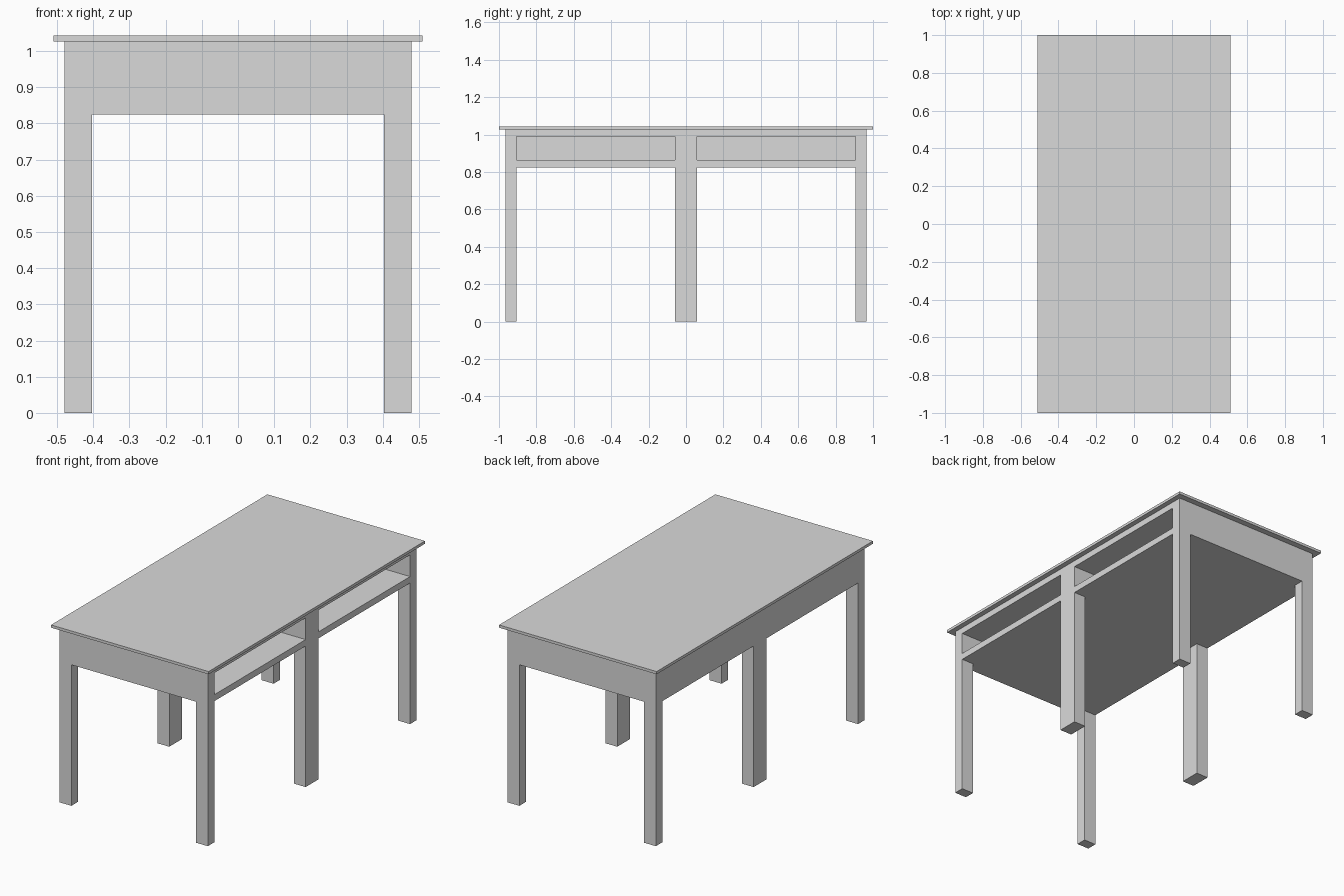
import bpy

if "Cube" in bpy.data.objects:
    bpy.data.objects.remove(bpy.data.objects["Cube"])

grey = bpy.data.materials.new("light grey")
grey.diffuse_color = (0.7, 0.7, 0.7, 1)
grey.use_nodes = True
grey.node_tree.nodes["Principled BSDF"].inputs["Base Color"].default_value = grey.diffuse_color


def box(name, x, y, z):
    """Axis-aligned box from (min, max) ranges."""
    bpy.ops.mesh.primitive_cube_add(
        size=1, location=[(r[0] + r[1]) / 2 for r in (x, y, z)])
    ob = bpy.context.object
    ob.name = name
    ob.scale = [r[1] - r[0] for r in (x, y, z)]
    bpy.ops.object.transform_apply(location=True, rotation=False, scale=True)
    ob.data.materials.append(grey)
    return ob


HX, HY = 0.48, 0.965          # half size of the frame
Z_APRON, Z_TOP = 0.825, 1.027

# thin overhanging table top
box("table_top", (-0.51, 0.51), (-1, 1), (Z_TOP, 1.043))

# shelf case: closed on three sides, two open compartments facing +x
case = box("shelf_case", (-HX, HX), (-HY, HY), (Z_APRON, Z_TOP))
for y in ((-0.905, -0.06), (0.06, 0.905)):
    cutter = box("compartment_cutter", (-0.42, 0.6), y, (0.863, 0.99))
    cutter.hide_render = True
    mod = case.modifiers.new("compartment", 'BOOLEAN')
    mod.operation = 'DIFFERENCE'
    mod.solver = 'EXACT'
    mod.object = cutter
    bpy.context.view_layer.objects.active = case
    bpy.ops.object.modifier_apply(modifier=mod.name)
    bpy.data.objects.remove(cutter)

# six legs, the middle pair twice as wide
for side, x in (("left", (-HX, -0.403)), ("right", (0.403, HX))):
    for place, y in (("front", (-HY, -0.905)), ("middle", (-0.06, 0.06)),
                     ("back", (0.905, HY))):
        box(f"{place}_{side}_leg", x, y, (0, Z_APRON))
